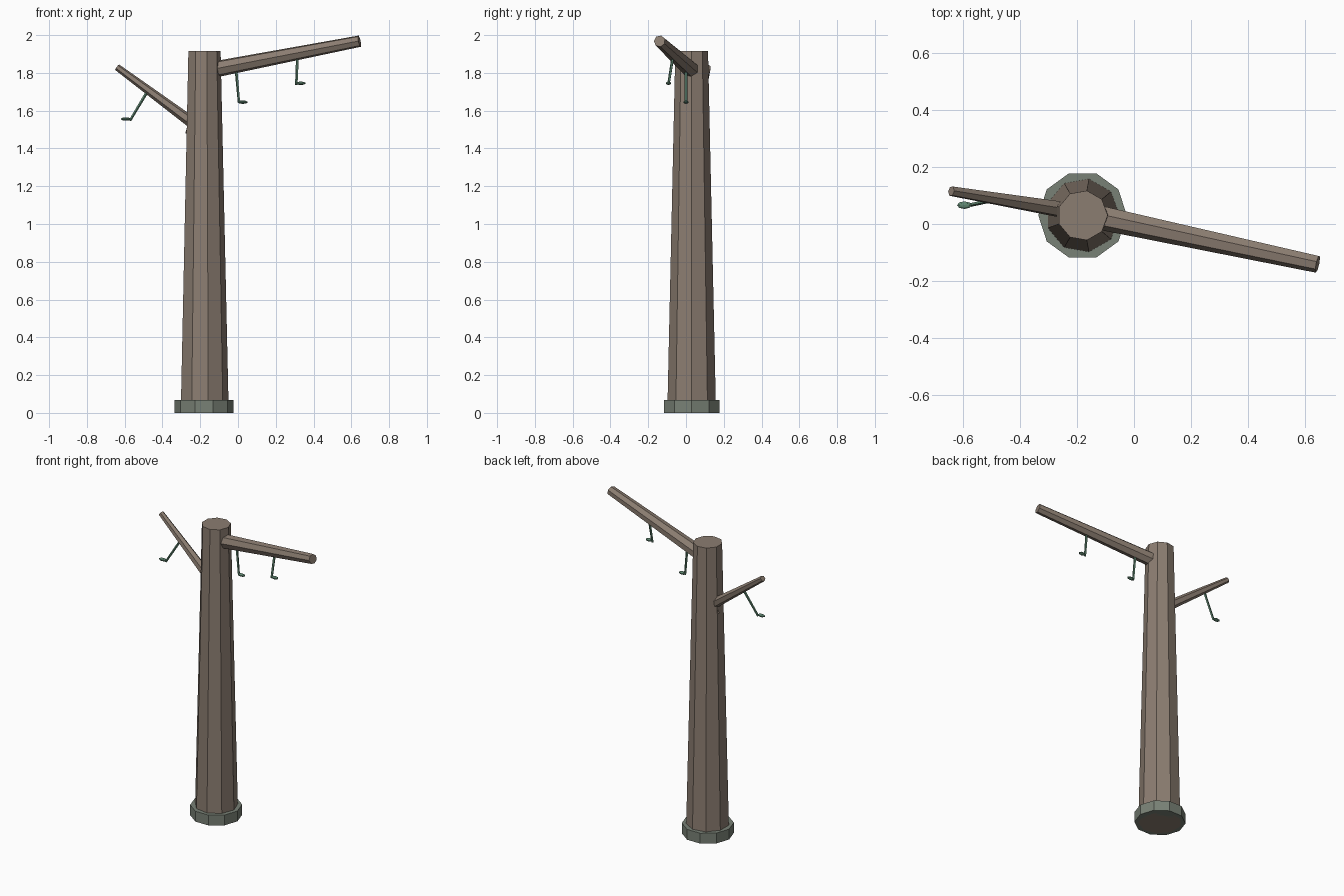
import bpy
from mathutils import Vector, Matrix

if "Cube" in bpy.data.objects:
    bpy.data.objects.remove(bpy.data.objects["Cube"])


def material(name, rgb):
    m = bpy.data.materials.new(name)
    m.diffuse_color = (*rgb, 1)
    m.use_nodes = True
    m.node_tree.nodes["Principled BSDF"].inputs["Base Color"].default_value = m.diffuse_color
    return m


bark = material("bark", (0.26, 0.205, 0.165))
moss = material("moss", (0.19, 0.22, 0.18))
green = material("green", (0.12, 0.25, 0.17))


def limb(name, a, b, r1, r2, sides, mat, turn=0.0):
    """Tapered faceted cylinder from a to b."""
    a, b = Vector(a), Vector(b)
    d = b - a
    bpy.ops.mesh.primitive_cone_add(vertices=sides, radius1=r1, radius2=r2, depth=d.length)
    o = bpy.context.object
    o.name = name
    # primitive starts at +y; turn is measured from +x
    o.data.transform(Matrix.Rotation(turn - 1.5707963, 4, 'Z'))
    o.matrix_world = Matrix.Translation((a + b) / 2) @ (
        Vector((0, 0, 1)).rotation_difference(d).to_matrix().to_4x4())
    o.data.materials.append(mat)
    return o


def leaf(name, loc):
    bpy.ops.mesh.primitive_uv_sphere_add(segments=8, ring_count=5, radius=1, location=loc)
    o = bpy.context.object
    o.name = name
    o.scale = (0.027, 0.014, 0.009)
    o.data.materials.append(green)


# trunk and mossy foot
limb("trunk", (-0.18, 0.03, 0.0), (-0.18, 0.03, 1.915), 0.131, 0.088, 9, bark)
limb("moss_collar", (-0.18, 0.03, 0.0), (-0.18, 0.03, 0.068), 0.155, 0.155, 10, moss)

# branches
limb("long_branch", (-0.17, 0.035, 1.81), (0.643, -0.14, 1.968), 0.045, 0.031, 7, bark)
limb("short_branch", (-0.22, 0.045, 1.52), (-0.64, 0.115, 1.83), 0.031, 0.018, 6, bark)
limb("branch_stub", (-0.25, 0.05, 1.53), (-0.272, 0.053, 1.478), 0.015, 0.008, 5, bark)

# hanging sprigs: start, end, leaf position
sprigs = [
    ((-0.010, 0.0, 1.82), (0.006, 0.0, 1.64), (0.025, 0.0, 1.645)),
    ((0.315, -0.07, 1.88), (0.309, -0.093, 1.737), (0.332, -0.093, 1.745)),
    ((-0.478, 0.088, 1.705), (-0.572, 0.067, 1.547), (-0.594, 0.066, 1.556)),
]
for i, (a, b, c) in enumerate(sprigs, 1):
    limb(f"sprig_{i}", a, b, 0.008, 0.007, 5, green)
    leaf(f"leaf_{i}", c)
